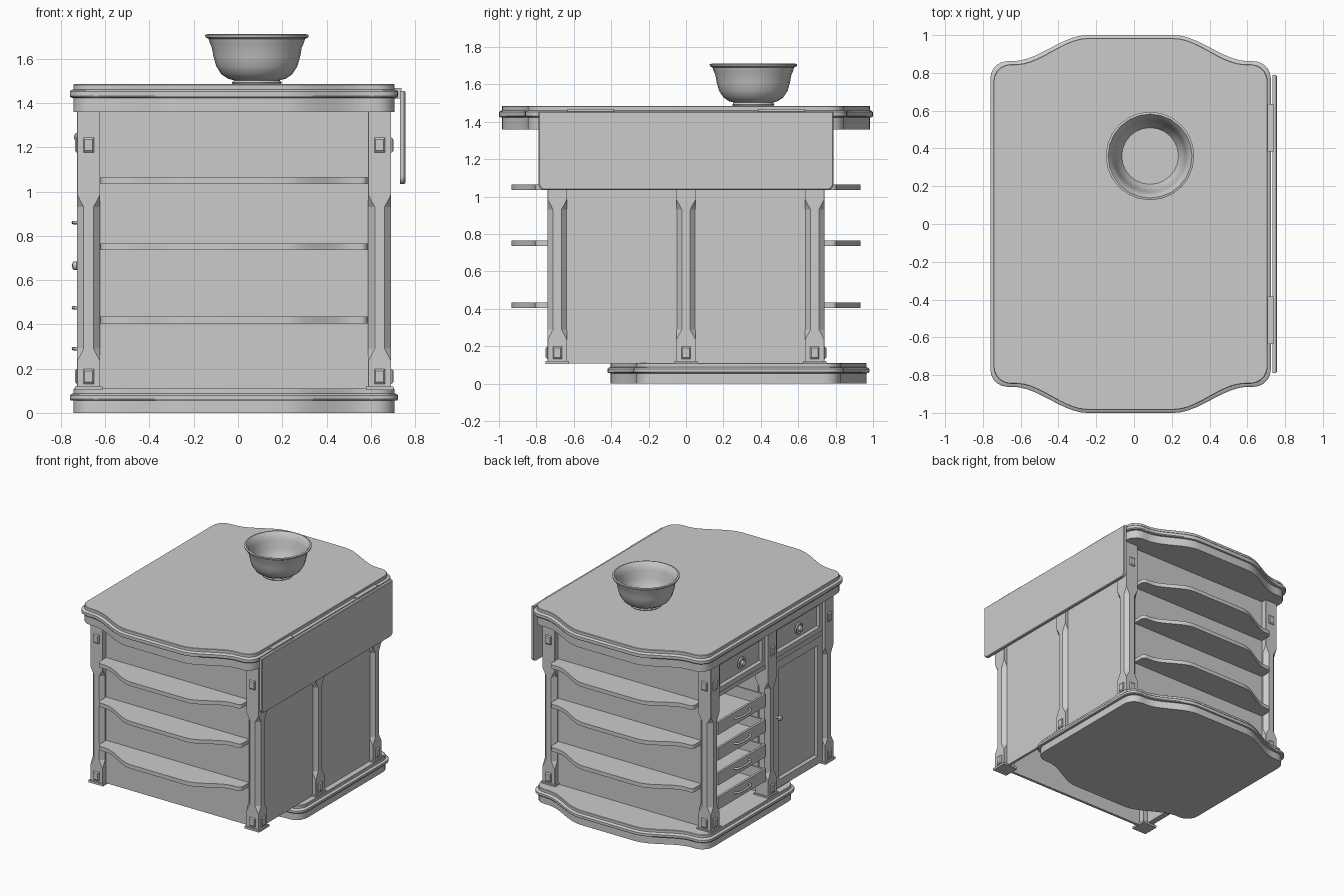
import bpy, bmesh, math
from mathutils import Vector

if "Cube" in bpy.data.objects:
    bpy.data.objects.remove(bpy.data.objects["Cube"])

CX = -0.018  # centre of cabinet in x


def finish(bm, name, smooth=None):
    bmesh.ops.recalc_face_normals(bm, faces=bm.faces[:])
    me = bpy.data.meshes.new(name)
    bm.to_mesh(me)
    bm.free()
    ob = bpy.data.objects.new(name, me)
    bpy.context.collection.objects.link(ob)
    if smooth:
        bpy.ops.object.select_all(action='DESELECT')
        bpy.context.view_layer.objects.active = ob
        ob.select_set(True)
        bpy.ops.object.shade_smooth_by_angle(angle=math.radians(smooth))
    return ob


def loft(rings, name, smooth=None, closed=True):
    """Bridge equal-length rings of 3D points; cap both ends."""
    bm = bmesh.new()
    vs = [[bm.verts.new(p) for p in r] for r in rings]
    n = len(vs[0])
    for a, b in zip(vs, vs[1:]):
        for i in range(n):
            j = (i + 1) % n
            bm.faces.new((a[i], a[j], b[j], b[i]))
    if closed:
        bm.faces.new(vs[0][::-1])
        bm.faces.new(vs[-1])
    return finish(bm, name, smooth)


def box(name, x0, x1, y0, y1, z0, z1):
    r = lambda z: [(x0, y0, z), (x1, y0, z), (x1, y1, z), (x0, y1, z)]
    return loft([r(z0), r(z1)], name)


def revolve(name, centre, prof, n=24, axis='z', smooth=35):
    """Profile of (radius, height) spun about z or along x."""
    c = Vector(centre)
    rings = []
    for r, h in prof:
        ring = []
        for i in range(n):
            a = 2 * math.pi * i / n
            p = (r * math.cos(a), r * math.sin(a), h)
            ring.append(c + Vector(p if axis == 'z' else (p[2], p[0], p[1])))
        rings.append(ring)
    return loft(rings, name, smooth)


def tube(name, pts, r, cyclic=False):
    cu = bpy.data.curves.new(name, 'CURVE')
    cu.dimensions = '3D'
    cu.bevel_depth = r
    cu.bevel_resolution = 2
    cu.use_fill_caps = True
    s = cu.splines.new('POLY')
    s.points.add(len(pts) - 1)
    for p, q in zip(s.points, pts):
        p.co = (*q, 1)
    s.use_cyclic_u = cyclic
    ob = bpy.data.objects.new(name, cu)
    bpy.context.collection.objects.link(ob)


def wavy_end(hx, hy, drop, corner):
    """Right half of the serpentine end: corner, S curve, flat middle."""
    pts = []
    for k in range(6):
        a = math.pi / 2 * k / 5
        pts.append((hx - corner + corner * math.cos(a), hy - drop - corner + corner * math.sin(a)))
    x0 = hx - corner - 0.03
    for k in range(11):
        t = k / 10
        pts.append((x0 + (0.23 - x0) * t, hy - drop + drop * t * t * (3 - 2 * t)))
    return pts


def slab(name, hy, cy, z):
    """Serpentine moulded slab (worktop and plinth)."""
    prof = [(.016, z[0]), (.016, z[1]), (.004, z[1] + .002), (0, z[1] + .008), (0, z[2] - .006),
            (.006, z[2]), (.016, z[2] + .003), (.016, z[3] - .003), (.019, z[3])]
    rings = []
    for i, zz in prof:
        q = wavy_end(.742 - i, hy - i, .138, .09)
        top = q + [(-x, y) for x, y in q[::-1]]
        out = top + [(-x, -y) for x, y in top]
        rings.append([(x + CX, y + cy, zz) for x, y in out])
    loft(rings, name, 30)


slab("worktop", 1.0, 0, (1.36, 1.423, 1.458, 1.485))
slab("plinth", .70, .28, (0, .055, .085, .11))


# Posts with stopped chamfers, foot plates and small carved bosses
def post(name, cx, cy):
    h = .052
    rings = []
    for z, c in ((.11, .001), (.235, .001), (.29, .03), (.93, .03), (.985, .001), (1.36, .001)):
        b = h - c
        rings.append([(cx + x, cy + y, z) for x, y in
                      ((h, -b), (h, b), (b, h), (-b, h), (-h, b), (-h, -b), (-b, -h), (b, -h))])
    loft(rings, name)
    box(name + "_foot", cx - .062, cx + .062, cy - .062, cy + .062, .104, .12)


def boss(name, cx, cy, z, dx, dy):
    rings = []
    for w, d in ((.024, .05), (.024, .055), (.018, .062)):
        ring = []
        for u, v in ((-1, -1.4), (1, -1.4), (1, 1.4), (-1, 1.4)):
            ring.append((cx + dx * d + dy * u * w, cy + dy * d + dx * u * w, z + v * w))
        rings.append(ring)
    loft(rings, name)


XL, XR, YP = -.675, .64, .688
for sx, px in ((-1, XL), (1, XR)):
    side = "left" if sx < 0 else "right"
    for sy in (-1, 0, 1):
        nm = f"{side}_post_{('front', 'middle', 'back')[sy + 1]}"
        post(nm, px, sy * YP)
        for z in (.165, 1.21):
            boss(nm + "_side_boss", px, sy * YP, z, sx, 0)
            if sy:
                boss(nm + "_end_boss", px, sy * YP, z, 0, sy)

# Carcass panels
for s, nm in ((-1, "front"), (1, "back")):
    box(nm + "_panel", XL, XR, s * .69 - .01, s * .69 + .01, .108, 1.362)
box("right_panel", .645, .665, -.69, .69, .108, 1.362)
box("centre_divider", XL, .645, -.01, .01, .11, 1.362)
box("drawer_rail", -.705, .645, -.685, .685, 1.085, 1.115)

# Serpentine shelves on both ends
for s, nm in ((-1, "front"), (1, "back")):
    for k, z in enumerate((.405, .735, 1.035)):
        q = wavy_end(.603, .932, .125, .03)
        out = [(.603, .69)] + q + [(-x, y) for x, y in q[::-1]] + [(-.603, .69)]
        loft([[(x + CX, s * y, zz) for x, y in out] for zz in (z, z + .03)], f"{nm}_shelf_{k + 1}", 30)


# Framed fronts on the left side: two drawers and one door
def framed(name, y0, y1, z0, z1, w):
    rings = []
    for x, i in ((-.66, 0), (-.705, 0), (-.705, w), (-.688, w + .012)):
        rings.append([(x, y0 + i, z0 + i), (x, y1 - i, z0 + i), (x, y1 - i, z1 - i), (x, y0 + i, z1 - i)])
    loft(rings, name)


for s in (-1, 1):
    a, b = sorted((s * .055, s * .635))
    framed("drawer_front", a, b, 1.118, 1.358, .035)
    yc = s * .345
    revolve("drawer_knob", (-.688, yc, 1.30 - .055), [(.012, 0), (.012, -.02), (.022, -.03), (.02, -.045), (.008, -.052)][:], 16, 'x')
    tube("drawer_ring", [(-.71, yc + .038 * math.cos(k * math.pi / 10), 1.245 + .038 * math.sin(k * math.pi / 10))
                         for k in range(20)], .007, True)
framed("cabinet_door", -.635, -.055, .118, 1.083, .06)
revolve("door_knob", (-.70, -.085, .665), [(.009, 0), (.009, -.02), (.02, -.03), (.018, -.045), (.006, -.05)], 16, 'x')

# Pull-out trays with bail handles
for k, z in enumerate((.29, .475, .665, .86)):
    z0, z1 = z - .055, z + .04
    nm = f"tray_{k + 1}"
    box(nm + "_floor", -.70, .1, .065, .625, z0, z0 + .012)
    box(nm + "_front", -.712, -.695, .06, .63, z0, z1)
    box(nm + "_rear", .09, .105, .06, .63, z0, z1)
    for y in (.06, .618):
        box(nm + "_wall", -.70, .1, y, y + .012, z0, z1)
    tube(nm + "_handle", [(-.708 - .036 * math.sin(math.pi * i / 10) ** .6, .345 - .09 * math.cos(math.pi * i / 10), z)
                          for i in range(11)], .008)

# Drop leaf with rounded lower corners, and its hinges
r = .03
leaf = [(-.788, 1.455), (.788, 1.455)]
for s in (1, -1):
    arc = [(s * (.758 + r * math.cos(a)), 1.065 - r * math.sin(a)) for a in (i * math.pi / 10 for i in range(6))]
    leaf += arc if s > 0 else arc[::-1]
loft([[(x, y + (0 if abs(y) < .1 else -i if y > 0 else i), z + (i if z < 1.2 else -i)) for y, z in leaf]
      for x, i in ((.733, 0), (.751, 0), (.756, .005))], "drop_leaf")
for s in (-1, 1):
    a, b = sorted((s * .385, s * .635))
    box("leaf_hinge", .708, .738, a, b, 1.42, 1.468)

# Bowl on the worktop
revolve("bowl", (.085, .36, 0), [
    (.108, 1.485), (.113, 1.492), (.104, 1.503), (.13, 1.51), (.16, 1.53), (.183, 1.565), (.196, 1.61),
    (.203, 1.65), (.212, 1.67), (.218, 1.69), (.232, 1.697), (.234, 1.708), (.222, 1.711),
    (.205, 1.69), (.194, 1.655), (.185, 1.60), (.172, 1.56), (.15, 1.525)], 24)
